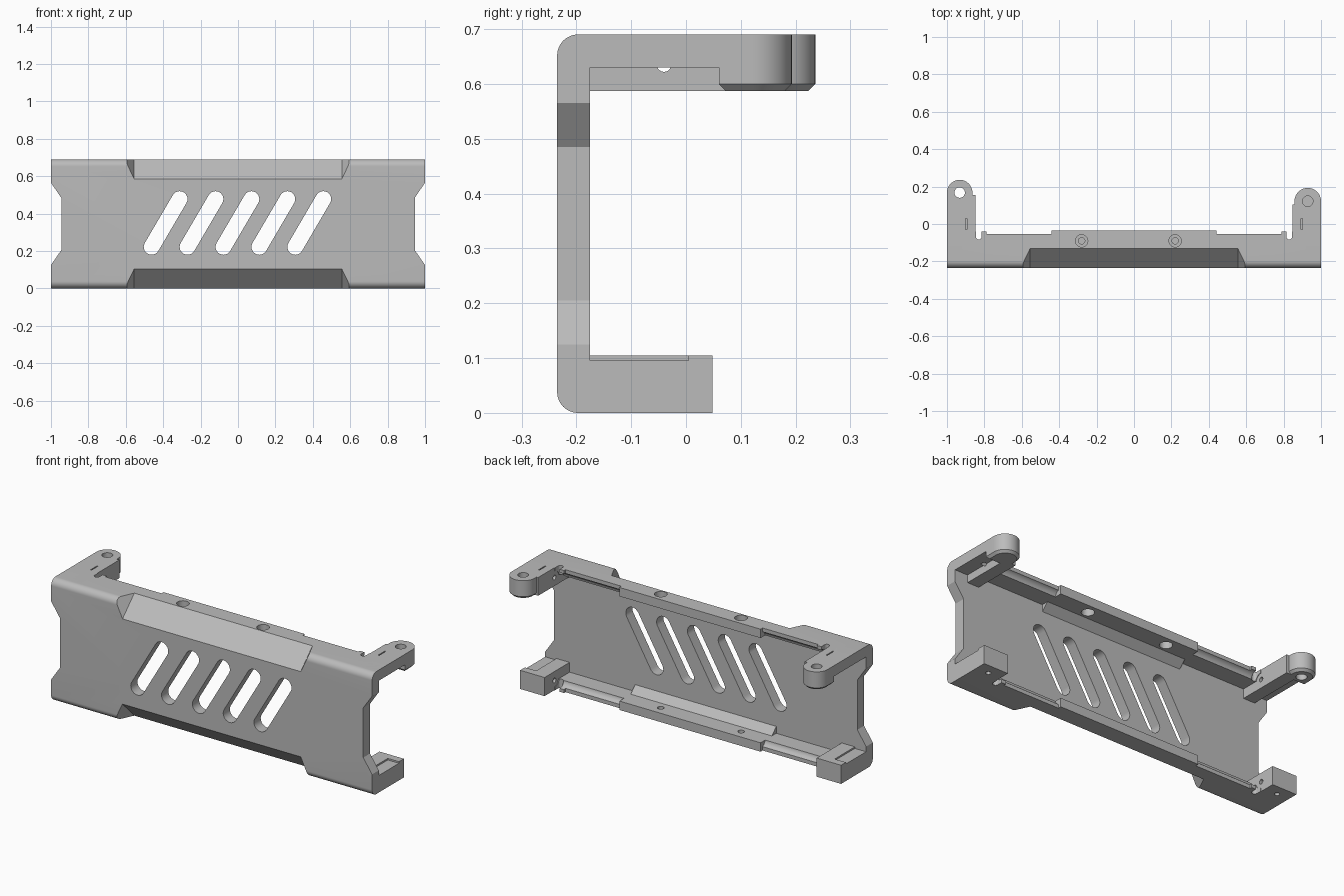
import bpy, bmesh, math
from mathutils import Vector

cube = bpy.data.objects.get("Cube")
if cube:
    bpy.data.objects.remove(cube)

H = 0.69          # overall height
BACK = -0.235     # outer face of the front plate
INNER = -0.175    # inner face of the front plate

grey = bpy.data.materials.new("plain grey")
grey.use_nodes = True
grey.diffuse_color = (0.5, 0.5, 0.5, 1)
grey.node_tree.nodes["Principled BSDF"].inputs["Base Color"].default_value = (0.5, 0.5, 0.5, 1)


def finish(name, bm):
    bmesh.ops.recalc_face_normals(bm, faces=bm.faces)
    mesh = bpy.data.meshes.new(name)
    bm.to_mesh(mesh)
    bm.free()
    mesh.materials.append(grey)
    obj = bpy.data.objects.new(name, mesh)
    bpy.context.collection.objects.link(obj)
    return obj


def prism(name, points, axis, lo, hi, chamfer=0):
    """Extrude a 2D outline along an axis (0 = x, 1 = y, 2 = z)."""
    bm = bmesh.new()
    verts = []
    for p in points:
        co = list(p)
        co.insert(axis, lo)
        verts.append(bm.verts.new(co))
    face = bm.faces.new(verts)
    out = bmesh.ops.extrude_face_region(bm, geom=[face])
    move = Vector((0, 0, 0))
    move[axis] = hi - lo
    bmesh.ops.translate(bm, vec=move, verts=[g for g in out["geom"] if isinstance(g, bmesh.types.BMVert)])
    if chamfer:
        rim = [e for e in bm.edges if all(abs(v.co[axis] - lo) < 1e-5 for v in e.verts)]
        bmesh.ops.bevel(bm, geom=rim, offset=chamfer, segments=1, affect='EDGES')
    return finish(name, bm)


def box(name, x, y, z):
    return prism(name, [(x[0], y[0]), (x[1], y[0]), (x[1], y[1]), (x[0], y[1])], 2, *z)


def arc(cx, cy, r, start, end, steps=12):
    angles = [math.radians(start + (end - start) * i / steps) for i in range(steps + 1)]
    return [(cx + r * math.cos(a), cy + r * math.sin(a)) for a in angles]


def cylinder(name, cx, cy, r, axis, lo, hi):
    return prism(name, arc(cx, cy, r, 0, 360, 32)[:-1], axis, lo, hi)


def hull(name, points):
    bm = bmesh.new()
    for p in points:
        bm.verts.new(p)
    bmesh.ops.convex_hull(bm, input=bm.verts)
    return finish(name, bm)


def combine(obj, other, operation='DIFFERENCE'):
    mod = obj.modifiers.new("combine", 'BOOLEAN')
    mod.operation = operation
    mod.solver = 'EXACT'
    mod.object = other
    bpy.context.view_layer.objects.active = obj
    bpy.ops.object.modifier_apply(modifier=mod.name)
    bpy.data.objects.remove(other)


def smooth(obj):
    bpy.ops.object.select_all(action='DESELECT')
    obj.select_set(True)
    bpy.context.view_layer.objects.active = obj
    bpy.ops.object.shade_smooth_by_angle(angle=math.radians(30))


def flip(z, top):
    return z if top else H - z


# Channel shaped shell with rounded outer corners
R = 0.038
LIP = -0.035
outline = [(LIP, 0)] + arc(BACK + R, R, R, 270, 180) + arc(BACK + R, H - R, R, 180, 90)
outline += [(LIP, H), (LIP, H - 0.05), (INNER, H - 0.05), (INNER, 0.05), (LIP, 0.05)]
shell = prism("shell", outline, 0, -1, 1)

# Slanted vent slots
lean = math.degrees(math.atan2(0.256, 0.15))
for i in range(5):
    x = -0.462 + 0.192 * i
    slot = arc(x, 0.222, 0.042, lean + 90, lean + 270) + arc(x + 0.15, 0.478, 0.042, lean - 90, lean + 90)
    combine(shell, prism("vent_cutter", slot, 1, -0.3, -0.15))

for s in (-1, 1):
    # Waist notch in each end of the plate
    notch = [(s * 1.05, 0.045), (s * 1, 0.125), (s * 0.945, 0.205), (s * 0.945, 0.485),
             (s * 1, 0.565), (s * 1.05, 0.645)]
    combine(shell, prism("waist_cutter", notch, 1, -0.3, -0.1))
    # Shorter flange edges outside the middle lip, and relief slots by the arms
    a, b = sorted((s * 0.44, s * 0.788))
    combine(shell, box("edge_cutter", (a, b), (-0.053, 0.1), (-0.1, 0.8)))
    a, b = sorted((s * 0.78, s * 1.1))
    combine(shell, box("end_cutter", (a, b), (-0.04, 0.1), (-0.1, 0.8)))
    relief = [(s * 0.83 + 0.015, 0.1), (s * 0.83 - 0.015, 0.1)] + arc(s * 0.83, -0.068, 0.015, 180, 360)
    combine(shell, prism("relief_cutter", relief, 2, -0.1, 0.8))

for top in (True, False):
    # Concave scoop along the inside of each flange end
    for s in (-1, 1):
        a, b = sorted((s * 0.44, s * 1.1))
        combine(shell, cylinder("scoop_cutter", -0.04, flip(0.635, top), 0.036, 0, a, b))
    # Long outer chamfer with tapered ends
    wedge = [(s * x, y, flip(z, top)) for s in (-1, 1)
             for x, y, z in ((0.555, -0.265, 0.555), (0.555, -0.10, 0.72), (0.634, -0.265, 0.72))]
    combine(shell, hull("chamfer_cutter", wedge))
    # Screw holes through the top flange, blind in the bottom one
    for x in (-0.28, 0.22):
        if top:
            combine(shell, cylinder("hole_cutter", x, -0.09, 0.033, 2, 0.6, 0.75))
        else:
            combine(shell, cylinder("hole_cutter", x, -0.09, 0.017, 2, 0.012, 0.1))
    # Inner strip backing the chamfer
    strip = [(INNER - 0.001, flip(0.6, top)), (INNER - 0.001, flip(0.641, top)), (-0.135, flip(0.641, top))]
    prism(("upper" if top else "lower") + "_inner_strip", strip, 0, -0.44, 0.44)
smooth(shell)


def bracket(side, s, step, boss_x, boss_y, through):
    inner = 0.848

    def span(a, b):
        return sorted((s * a, s * b))

    # Upper arm with inner rib and rounded boss
    arm = box(side + "_upper_arm", span(inner, 1), (INNER - 0.005, step), (0.63, H))
    rib = box("rib", span(inner, 0.92), (INNER - 0.005, step), (0.587, 0.65))
    combine(arm, rib, 'UNION')
    r = 1 - boss_x
    start = step - 0.045
    cx = s * boss_x
    pad = [(cx - r, start), (cx + r, start)] + arc(cx, boss_y, r, 0, 180, 24)
    combine(arm, prism("boss", pad, 2, 0.587, H, 0.013), 'UNION')
    combine(arm, cylinder("bore_cutter", cx, boss_y, 0.028, 2, 0.5 if through else 0.61, 0.8))
    combine(arm, cylinder("cross_cutter", -0.04, 0.635, 0.013, 0, *span(0.8, 0.94)))
    combine(arm, box("slit_cutter", span(0.894, 0.9), (-0.03, 0.03), (0.65, 0.8)))
    smooth(arm)

    # Lower mounting block with a shallow step on top
    block = box(side + "_lower_block", span(inner, 1), (INNER - 0.005, 0.048), (0, 0.105))
    combine(block, box("step_cutter", span(0.93, 1.1), (INNER, 0.005), (0.096, 0.2)))
    combine(block, cylinder("cross_cutter", -0.04, 0.055, 0.013, 0, *span(0.8, 0.92)))
    combine(block, cylinder("base_cutter", s * 0.925, -0.01, 0.013, 2, -0.1, 0.03))
    smooth(block)


bracket("left", 1, 0.105, 0.929, 0.122, False)
bracket("right", -1, 0.155, 0.932, 0.168, True)
